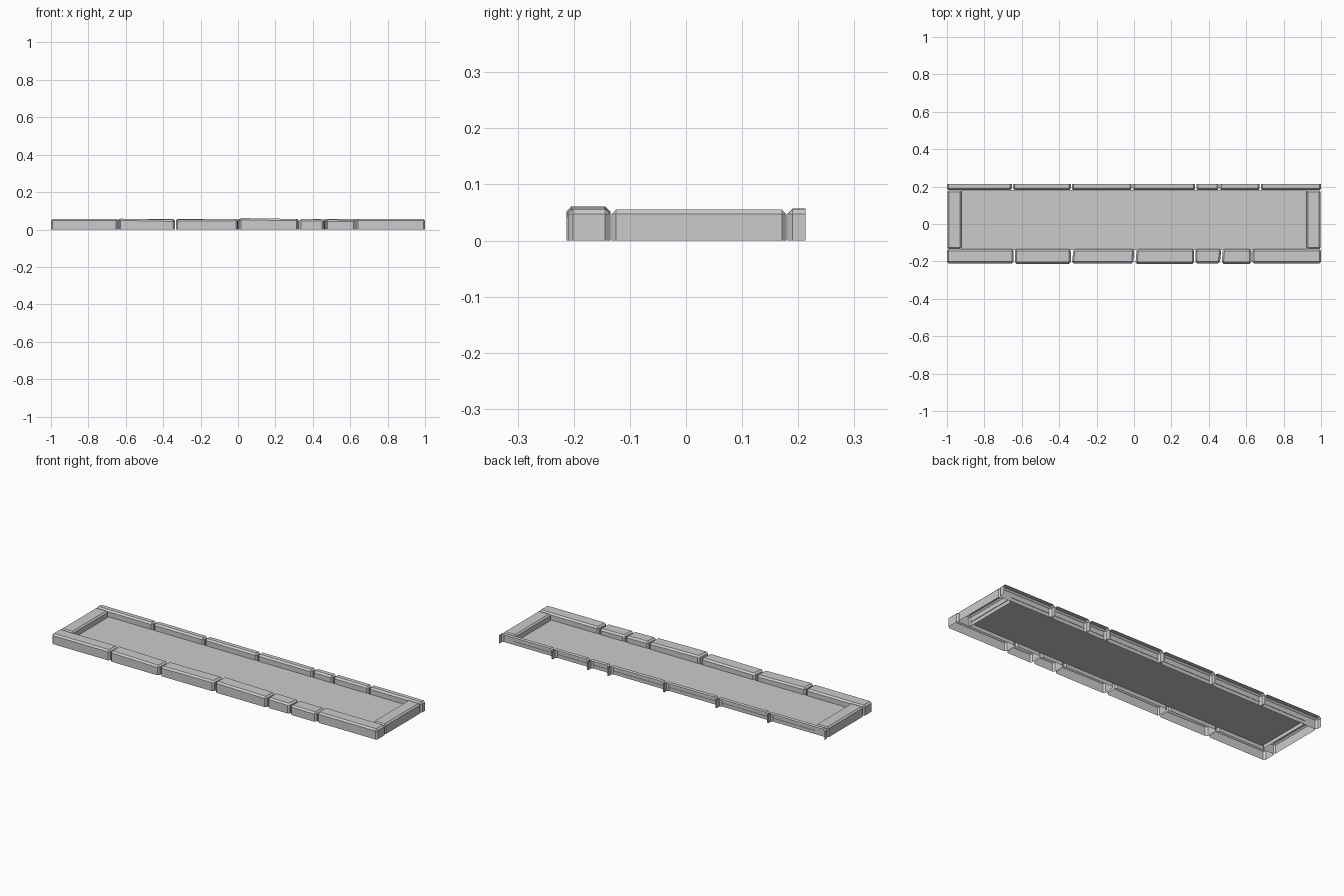
import bpy, bmesh
from mathutils import Vector

if "Cube" in bpy.data.objects:
    bpy.data.objects.remove(bpy.data.objects["Cube"])

BACK = 0.213   # rear cut plane


def stone(name, x0, x1, y0, y1, zl=0.057, zr=0.057, skew_l=0.0, skew_r=0.0, bevel=0.009, cut_back=False):
    """Chamfered hollow kerb stone: open underneath, optionally open at the rear."""
    bm = bmesh.new()
    bmesh.ops.create_cube(bm, size=1)
    for v in bm.verts:
        left, back, top = v.co.x < 0, v.co.y > 0, v.co.z > 0
        x = x0 if left else x1
        if back:
            x += skew_l if left else skew_r
        z = (zl if left else zr) if top else -0.05
        v.co = Vector((x, y1 if back else y0, z))
    bmesh.ops.bevel(bm, geom=bm.edges[:], offset=bevel, segments=1, affect='EDGES')
    cuts = [((0, 0, 0), (0, 0, -1))]
    if cut_back:
        cuts.append(((0, BACK, 0), (0, 1, 0)))
    for co, no in cuts:
        bmesh.ops.bisect_plane(bm, geom=bm.verts[:] + bm.edges[:] + bm.faces[:],
                               plane_co=co, plane_no=no, clear_outer=True)
    bmesh.ops.recalc_face_normals(bm, faces=bm.faces[:])
    # an open shell: make sure the top faces up
    top = max(bm.faces, key=lambda f: f.calc_center_median().z)
    if top.normal.z < 0:
        bmesh.ops.reverse_faces(bm, faces=bm.faces[:])
    me = bpy.data.meshes.new(name)
    bm.to_mesh(me)
    bm.free()
    ob = bpy.data.objects.new(name, me)
    bpy.context.collection.objects.link(ob)
    return ob


GAP = 0.003

# Front kerb: x start, x end, left height, right height, left skew, right skew
front = [
    (-1.0, -0.64, 0.056, 0.056, 0, 0),
    (-0.64, -0.335, 0.058, 0.052, 0, 0),
    (-0.335, 0.0, 0.054, 0.056, 0.008, 0.004),
    (0.005, 0.325, 0.061, 0.056, 0.006, 0),
    (0.325, 0.462, 0.056, 0.054, 0, 0.008),
    (0.466, 0.63, 0.053, 0.051, 0.006, 0),
    (0.63, 1.0, 0.056, 0.056, 0, 0),
]
for i, (a, b, zl, zr, sl, sr) in enumerate(front):
    stone(f"front_stone_{i + 1}", a + (GAP if i else 0), b - (GAP if i < 6 else 0),
          -0.213 + (0.003 if i % 2 == 0 else 0), -0.135, zl, zr, sl, sr)

# Back kerb: half stones, cut open at the rear
joints = [-1.0, -0.65, -0.335, -0.01, 0.33, 0.455, 0.675, 1.0]
for i, (a, b) in enumerate(zip(joints, joints[1:])):
    stone(f"back_stone_{i + 1}", a + (GAP if i else 0), b - (GAP if i < 6 else 0),
          0.181, 0.28, 0.057, 0.056, cut_back=True)

# End kerbs
for side, s in (("left", -1), ("right", 1)):
    xs = sorted((s * 0.922, s * 0.998))
    stone(f"{side}_end_stone", xs[0], xs[1], -0.133, 0.179, 0.055, 0.055, bevel=0.008)

# Sunken floor panel
bpy.ops.mesh.primitive_plane_add(size=1, location=(0, 0.0225, 0.02))
floor = bpy.context.object
floor.name = "floor_panel"
floor.scale = (1.85, 0.321, 1)
